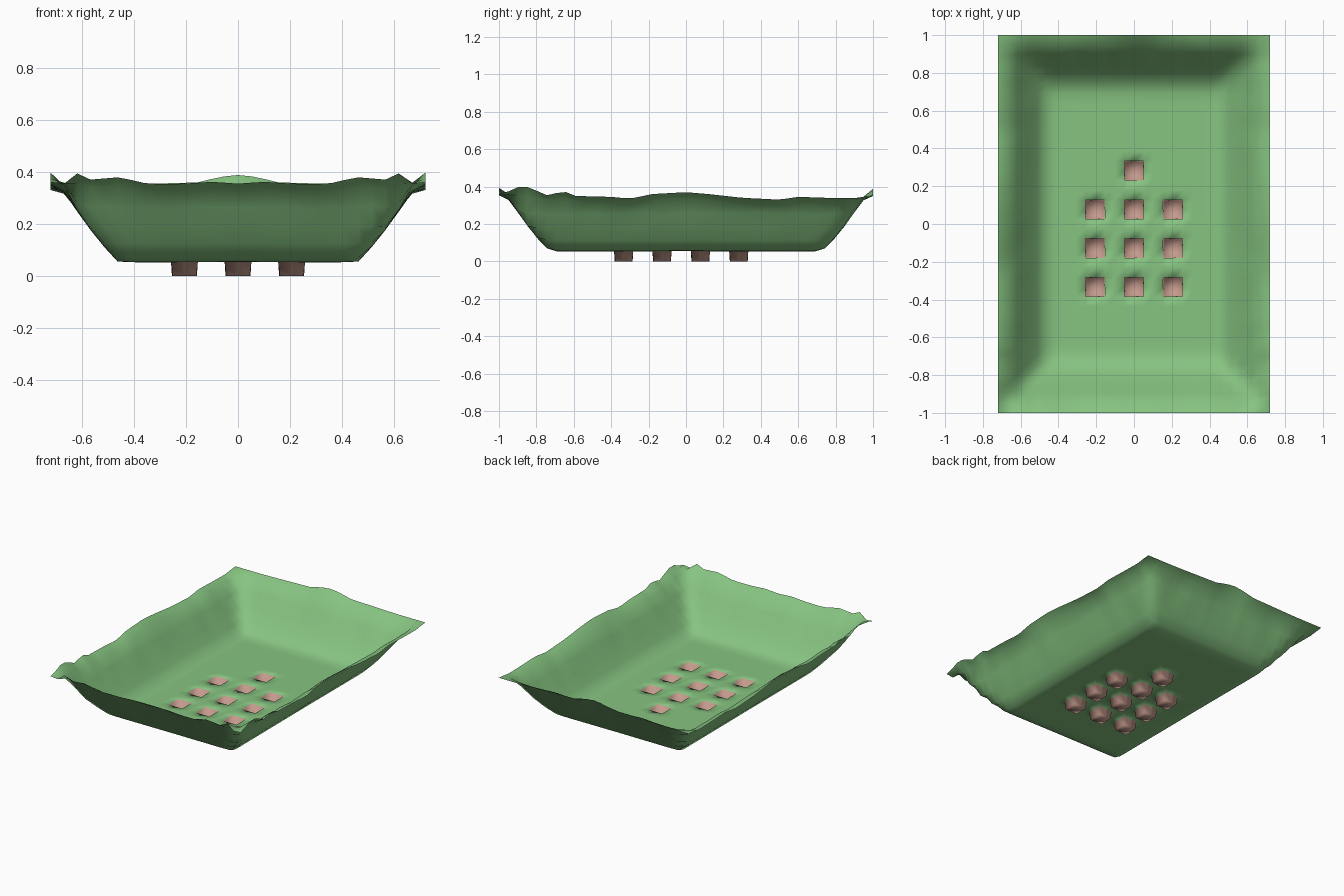
import bpy, bmesh
from mathutils import Vector, noise

if "Cube" in bpy.data.objects:
    bpy.data.objects.remove(bpy.data.objects["Cube"])

HX, HY = 0.72, 1.0      # half sizes of the sheet
NX, NY = 28, 39         # grid cells


def material(name, color):
    m = bpy.data.materials.new(name)
    m.diffuse_color = (*color, 1)
    m.use_nodes = True
    m.node_tree.nodes["Principled BSDF"].inputs["Base Color"].default_value = m.diffuse_color
    return m


def lerp(points, t):
    """Piecewise linear lookup."""
    if t <= points[0][0]:
        return points[0][1]
    for (a, u), (b, v) in zip(points, points[1:]):
        if t <= b:
            return u + (v - u) * (t - a) / (b - a)
    return points[-1][1]


# wall profiles across the width and the length
WALL_X = [(0, .056), (.36, .053), (.46, .056), (.52, .12), (.60, .225), (.66, .305), (.72, .34)]
WALL_Y = [(0, .056), (.68, .052), (.75, .07), (.82, .155), (.88, .235), (.94, .31), (1, .345)]

# uneven rim heights
RIM_SIDE = [(-1, .36), (-.95, .38), (-.9, .40), (-.82, .395), (-.76, .35), (-.65, .375),
            (-.6, .35), (-.4, .345), (-.3, .335), (-.18, .36), (0, .37), (.12, .36),
            (.3, .34), (.5, .33), (.6, .345), (.75, .34), (.9, .337), (1, .35)]
RIM_FRONT = [(0, .355), (.1, .362), (.2, .355), (.3, .353), (.37, .358), (.45, .38),
             (.57, .37), (.62, .398), (.66, .35), (.72, .36)]
RIM_BACK = [(0, .388), (.08, .38), (.14, .36), (.5, .35), (.72, .35)]


def height(x, y):
    ax, ay = abs(x), abs(y)
    a, b = lerp(WALL_X, ax), lerp(WALL_Y, ay)
    # soft maximum rounds the inner corners
    k = 0.03
    h = max(a, b) + max(k - abs(a - b), 0) ** 2 / (4 * k) - k / 4 * (max(a, b) < .06)
    h = min(h, .35)
    # crumples on the walls
    wall = min(max((h - .07) / .2, 0), 1)
    h += .014 * wall * noise.noise(Vector((ax * 9, y * 9, 3)))
    # rim variation fades inwards
    wx = max(0, 1 - (HX - ax) / .14) ** 2
    wy = max(0, 1 - (HY - ay) / .14) ** 2
    rim = RIM_FRONT if y < 0 else RIM_BACK
    s = max(1, wx + wy)
    return h + (wx * (lerp(RIM_SIDE, y) - h) + wy * (lerp(rim, ax) - h)) / s


# tray: a thin sheet bent up at the sides
bm = bmesh.new()
bmesh.ops.create_grid(bm, x_segments=NX, y_segments=NY, size=1)
for v in bm.verts:
    v.co.x *= HX
    v.co.z = height(v.co.x, v.co.y)

# feet: hollow pockets pressed down from two by two cells
cx, cy = 2 * HX / NX, 2 * HY / NY
spots = [(i * 4 * cx, -HY + (13 + 4 * j) * cy) for j in range(3) for i in (-1, 0, 1)]
spots.append((0, -HY + 25 * cy))
for px, py in spots:
    cells = []
    for f in bm.faces:
        c = f.calc_center_median()
        if abs(c.x - px) < cx and abs(c.y - py) < cy:
            cells.append(f)
    ext = bmesh.ops.extrude_face_region(bm, geom=cells)["geom"]
    left = [f for f in cells if f.is_valid]
    if left:
        bmesh.ops.delete(bm, geom=left, context='FACES')
    for v in [g for g in ext if isinstance(g, bmesh.types.BMVert)]:
        dx, dy = v.co.x - px, v.co.y - py
        s = .87 if abs(dx) > .01 and abs(dy) > .01 else .93
        v.co = (px + dx * s, py + dy * s, 0)
        for f in v.link_faces:
            f.material_index = 1
bmesh.ops.delete(bm, geom=[v for v in bm.verts if not v.link_faces], context='VERTS')
bmesh.ops.recalc_face_normals(bm, faces=bm.faces[:])
bm.faces.ensure_lookup_table()
if sum(f.normal.z for f in bm.faces) < 0:
    bmesh.ops.reverse_faces(bm, faces=bm.faces[:])
for f in bm.faces:
    f.smooth = True

mesh = bpy.data.meshes.new("tray_with_feet")
bm.to_mesh(mesh)
bm.free()
mesh.materials.append(material("green_sheet", (.24, .55, .22)))
mesh.materials.append(material("brown_feet", (.55, .32, .26)))
tray = bpy.data.objects.new("tray_with_feet", mesh)
bpy.context.collection.objects.link(tray)
